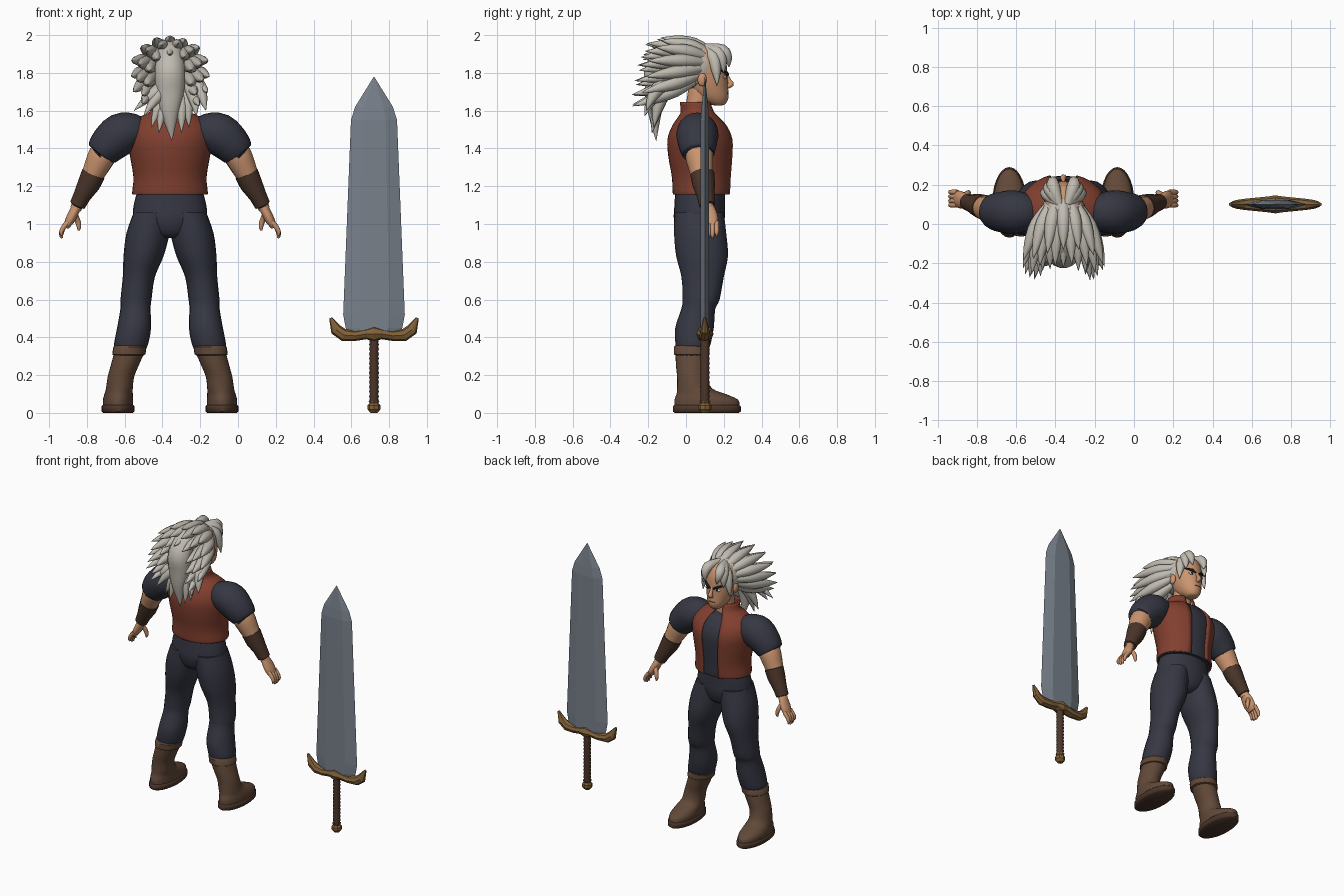
import bpy, bmesh, math, random
from mathutils import Vector, Matrix

random.seed(4)
if "Cube" in bpy.data.objects:
    bpy.data.objects.remove(bpy.data.objects["Cube"])

BODY = -0.36    # x of the figure's middle
SWORD = 0.72    # x of the sword's middle


def material(name, r, g, b):
    m = bpy.data.materials.new(name)
    m.diffuse_color = (r, g, b, 1)
    m.use_nodes = True
    m.node_tree.nodes["Principled BSDF"].inputs["Base Color"].default_value = (r, g, b, 1)
    return m


hair = material("ash grey hair", .53, .5, .44)
skin = material("tan skin", .6, .3, .16)
red = material("rust red vest", .22, .05, .028)
cloth = material("dark slate cloth", .036, .038, .055)
boot = material("brown boot leather", .12, .066, .04)
leather = material("dark leather", .07, .036, .023)
brass = material("aged brass", .22, .12, .04)
steel = material("blue grey steel", .19, .22, .26)
white = material("eye white", .7, .7, .68)
black = material("near black", .012, .011, .011)


def finish(name, bm, mat, smooth=True):
    bmesh.ops.recalc_face_normals(bm, faces=bm.faces)
    mesh = bpy.data.meshes.new(name)
    bm.to_mesh(mesh)
    bm.free()
    mesh.materials.append(mat)
    ob = bpy.data.objects.new(name, mesh)
    bpy.context.collection.objects.link(ob)
    for p in mesh.polygons:
        p.use_smooth = smooth
    if smooth:
        mesh.set_sharp_from_angle(angle=math.radians(50))
    return ob


def spline(rings, steps):
    """Smoothly interpolate centre and radii between rings."""
    if steps == 1:
        return rings
    out = []
    pad = [rings[0]] + rings + [rings[-1]]
    for a, b, c, d in zip(pad, pad[1:], pad[2:], pad[3:]):
        for k in range(steps):
            t = k / steps
            out.append([q + t / 2 * (r - p + t * (2 * p - 5 * q + 4 * r - s
                        + t * (3 * (q - r) + s - p)))
                        for p, q, r, s in zip(a, b, c, d)])
    return out + [rings[-1]]


def tube(name, rings, mat, seg=16, steps=3, level=False, gap=(), smooth=True, cx=BODY):
    """Loft ellipses (x, y, z, radius[, second radius]) along a path."""
    rings = [list(r) if len(r) == 5 else list(r) + [r[3]] for r in rings]
    rings = spline(rings, steps)
    pts = [Vector(r[:3]) for r in rings]
    whole = (pts[-1] - pts[0]).normalized()
    ref = Vector((1, 0, 0)) if abs(whole.x) < .8 else Vector((0, 1, 0))
    bm = bmesh.new()
    loops = []
    for i, r in enumerate(rings):
        t = (pts[min(i + 1, len(pts) - 1)] - pts[max(i - 1, 0)]).normalized()
        if level:
            t = Vector((0, 0, 1))
        u = (ref - t * ref.dot(t)).normalized()
        v = t.cross(u)
        loop = []
        for j in range(seg):
            a = math.tau * j / seg
            p = pts[i] + u * max(r[3], .0006) * math.cos(a) + v * max(r[4], .0006) * math.sin(a)
            loop.append(bm.verts.new(p + Vector((cx, 0, 0))))
        loops.append(loop)
    for lo, hi in zip(loops, loops[1:]):
        for j in range(seg):
            if j not in gap:
                k = (j + 1) % seg
                bm.faces.new((lo[j], lo[k], hi[k], hi[j]))
    if not gap:
        bm.faces.new(loops[0][::-1])
        bm.faces.new(loops[-1])
    return finish(name, bm, mat, smooth)


def pair(name, rings, mat, **kw):
    for side, s in (("left", 1), ("right", -1)):
        tube(side + "_" + name, [(r[0] * s, *r[1:]) for r in rings], mat, **kw)


def ball(name, loc, size, mat):
    bm = bmesh.new()
    bmesh.ops.create_uvsphere(bm, u_segments=20, v_segments=12, radius=1)
    m = Matrix.Translation((loc[0] + BODY, loc[1], loc[2])) @ Matrix.Diagonal((*size, 1))
    bmesh.ops.transform(bm, matrix=m, verts=bm.verts)
    return finish(name, bm, mat)


# Boots
pair("sole", [(.275, .11, 0, .078, .17), (.275, .11, .008, .087, .18),
              (.275, .11, .035, .087, .18), (.275, .11, .042, .08, .172)],
     leather, seg=28, steps=1, level=True)
pair("boot", [(.275, .11, .035, .08, .172), (.275, .107, .07, .08, .168),
              (.272, .08, .1, .075, .13), (.268, .045, .13, .071, .092),
              (.26, .033, .19, .07, .08), (.24, .03, .25, .074, .083),
              (.215, .03, .32, .08, .086)], boot, seg=28, level=True)
pair("boot_cuff", [(.219, .03, .305, .08, .086), (.218, .03, .31, .088, .094),
                   (.212, .03, .35, .088, .094), (.211, .03, .358, .078, .084)],
     boot, seg=24, steps=1, level=True)

# Trousers
pair("trouser_leg", [(.207, .035, .34, .076, .08), (.207, .037, .36, .09, .092),
                     (.19, .045, .45, .09, .102), (.183, .065, .55, .08, .09),
                     (.18, .08, .6, .082, .098), (.165, .088, .72, .085, .112),
                     (.14, .085, .83, .106, .137), (.117, .075, .95, .114, .138),
                     (.095, .07, 1.06, .098, .13)], cloth, seg=20, level=True)
tube("trouser_seat", [(0, .07, .925, .05, .07), (0, .07, .95, .12, .11),
                      (0, .07, 1.02, .19, .134), (0, .072, 1.09, .194, .134),
                      (0, .075, 1.17, .174, .132)], cloth, seg=28, level=True)

# Torso: undershirt beneath an open vest
trunk = [(0, .085, 1.155, .198, .152), (0, .085, 1.17, .2, .156),
         (0, .085, 1.25, .194, .16), (0, .08, 1.36, .212, .174),
         (0, .078, 1.45, .225, .176), (0, .075, 1.52, .212, .148),
         (0, .068, 1.57, .155, .108)]
tube("undershirt", [(x, y, z, a * .94, b * .94) for x, y, z, a, b in trunk],
     cloth, seg=32, level=True)
vest = tube("vest", trunk + [(0, .062, 1.595, .105, .09), (0, .05, 1.645, .093, .083)],
            red, seg=40, level=True, gap=(8, 9, 10, 11))
rim = vest.modifiers.new("thickness", "SOLIDIFY")
rim.thickness = .012
rim.offset = -1

# Arms
pair("sleeve", [(.14, .062, 1.47, .07), (.19, .06, 1.485, .098), (.26, .06, 1.475, .112),
                (.325, .062, 1.42, .102), (.36, .068, 1.375, .086), (.362, .068, 1.372, .07)],
     cloth, seg=20)
pair("arm", [(.32, .062, 1.42, .07), (.36, .07, 1.36, .074), (.395, .08, 1.29, .064),
             (.425, .09, 1.23, .054), (.47, .105, 1.14, .036), (.5, .115, 1.08, .03)], skin)
pair("bracer", [(.402, .085, 1.272, .05), (.405, .086, 1.266, .064), (.43, .094, 1.21, .06),
                (.465, .105, 1.15, .047), (.49, .112, 1.1, .042), (.492, .113, 1.096, .03)],
     leather, steps=1)

# Hands
pair("palm", [(.49, .113, 1.1, .026, .03), (.51, .12, 1.06, .026, .042),
              (.53, .125, 1.02, .025, .045), (.55, .13, .985, .016, .036)], skin)
for i, finger in enumerate(("little", "ring", "middle", "fore")):
    y = .096 + .022 * i
    drop = .955 - .014 * math.sin(i)
    pair(finger + "_finger", [(.54, y, 1.01, .013), (.565, y, .98, .013),
                              (.576, y, drop, .011), (.57, y, drop - .017, .005)],
         skin, seg=8)
pair("thumb", [(.51, .135, 1.06, .016), (.49, .155, 1.02, .015),
               (.482, .16, .985, .012), (.485, .16, .965, .005)], skin, seg=8)

# Head and face
tube("neck", [(0, .05, 1.54, .072), (0, .06, 1.62, .062), (0, .075, 1.72, .062)], skin)
tube("head", [(0, .17, 1.628, .018, .02), (0, .163, 1.636, .04, .046), (0, .14, 1.67, .066, .085),
              (0, .12, 1.72, .084, .103), (0, .11, 1.78, .095, .11), (0, .1, 1.86, .098, .112),
              (0, .09, 1.92, .075, .09), (0, .085, 1.94, .03, .04)],
     skin, seg=24, level=True)
tube("nose", [(0, .212, 1.795, .009), (0, .23, 1.757, .012),
              (0, .238, 1.74, .016), (0, .218, 1.727, .012)], skin, seg=10)
ball("mouth", (0, .218, 1.69), (.027, .008, .004), black)
for side, s in (("left", 1), ("right", -1)):
    ball(side + "_ear", (.098 * s, .085, 1.765), (.014, .024, .036), skin)
    ball(side + "_eye", (.041 * s, .206, 1.777), (.02, .008, .009), white)
    ball(side + "_iris", (.038 * s, .212, 1.778), (.009, .004, .009), black)
pair("eyebrow", [(.012, .222, 1.786, .004), (.04, .214, 1.8, .009),
                 (.08, .183, 1.813, .003)], black, seg=8)

# Hair: skull cap, heavy back lock, swept spikes and fringe
ball("hair_cap", (0, .05, 1.835), (.114, .135, .128), hair)
tube("back_lock", [(0, .06, 1.94, .03), (0, -.06, 1.925, .062, .05), (0, -.145, 1.82, .08, .075),
                   (0, -.16, 1.7, .074, .055), (0, -.165, 1.58, .045, .035),
                   (.01, -.158, 1.44, .001)], hair, seg=14, steps=4)


def spike(name, root, tip, out, width):
    root, tip, out = Vector(root), Vector(tip), Vector(out)
    path = [(*root, width * .6), (*(root.lerp(tip, .35) + out), width),
            (*(root.lerp(tip, .7) + out * .7), width * .7), (*tip, .001)]
    tube(name, path, hair, seg=8)


def crown(name, count, span, reach, near, far, width):
    for i in range(count):
        f = 2 * i / (count - 1) - 1
        a = math.radians(span * f)
        d = Vector((math.sin(a), 0, math.cos(a)))
        r = reach + random.uniform(-.012, .008)
        spike(f"{name}_{i + 1}",
              (.08 * d.x, .14 - .08 * abs(f), 1.825 + .08 * d.z),
              (r * d.x, near + (far - near) * abs(f) + random.uniform(-.015, .015), 1.78 + r * d.z),
              d * .016, width)


crown("outer_spike", 13, 135, .215, -.12, -.27, .036)
crown("middle_spike", 10, 125, .175, -.2, -.28, .038)
crown("inner_spike", 7, 110, .12, -.22, -.25, .04)
for side, s in (("left", 1), ("right", -1)):
    for i, (x, y, z) in enumerate([(.19, -.21, 1.6), (.14, -.22, 1.57),
                                   (.1, -.17, 1.51), (.06, -.18, 1.48)]):
        spike(f"{side}_nape_lock_{i + 1}", (x * .5, -.02, 1.78), (x * s, y, z),
              (.015 * s, -.04, .02), .038)
    for i, (x, y, z) in enumerate([(.045, .228, 1.83), (.08, .2, 1.8), (.108, .165, 1.73)]):
        spike(f"{side}_fringe_{i + 1}", (.02 * s, .1, 1.935), (x * s, y, z),
              (.022 * s, .045 - .012 * i, .02), .034)

# Sword: faceted blade, curved guard, wrapped grip, pommel
MID = .1
tube("blade", [(0, MID, z, w, .026 if z < 1.6 else w * .2) for z, w in
               [(.42, .13), (.45, .15), (.52, .163), (1.55, .122), (1.62, .1), (1.78, .001)]],
     steel, seg=6, steps=1, level=True, smooth=False, cx=SWORD)
half = [(.04, .418, .04, .028), (.1, .408, .034, .027), (.16, .412, .028, .033),
        (.2, .44, .022, .032), (.23, .503, .008, .008)]
guard = [(-x, MID, z, d, h) for x, z, d, h in half[::-1]]
guard += [(0, MID, .418, .046, .045)]
guard += [(x, MID, z, d, h) for x, z, d, h in half]
tube("guard", guard, brass, seg=8, steps=1, smooth=False, cx=SWORD)
tube("grip", [(0, MID, .05 + .0125 * i, .026 if i % 2 else .022) for i in range(28)],
     leather, seg=12, steps=1, level=True, cx=SWORD)
tube("pommel", [(0, MID, 0, .018), (0, MID, .018, .034), (0, MID, .04, .034),
                (0, MID, .052, .024), (0, MID, .064, .03)],
     brass, seg=8, steps=1, level=True, smooth=False, cx=SWORD)
